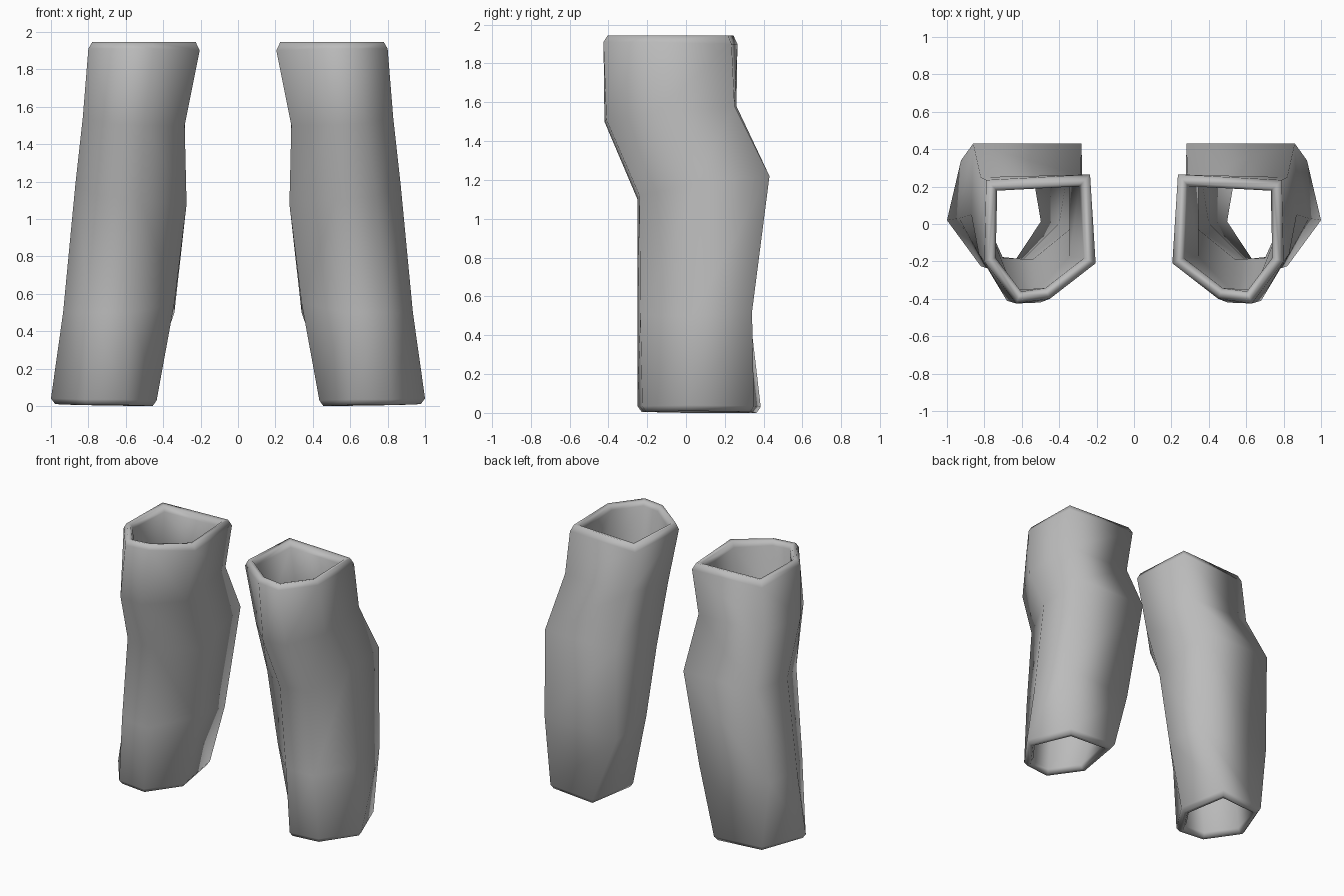
import bpy, bmesh
from mathutils import Vector

cube = bpy.data.objects.get("Cube")
if cube:
    bpy.data.objects.remove(cube, do_unlink=True)

# Plain grey cloth
cloth = bpy.data.materials.new("grey_cloth")
cloth.use_nodes = True
grey = (0.5, 0.5, 0.5, 1)
cloth.diffuse_color = grey
cloth.node_tree.nodes["Principled BSDF"].inputs["Base Color"].default_value = grey

# Six-sided cross-sections, top to bottom, for the left tube:
# back inner, back outer, outer, front outer, front inner, inner
SECTIONS = [
    ([(.235, .265), (.79, .235), (.80, -.20), (.63, -.425), (.45, -.40), (.205, -.21)],
     [1.90, 1.90, 1.91, 1.91, 1.91, 1.90]),
    ([(.285, .26), (.82, .25), (.83, -.16), (.68, -.41), (.50, -.42), (.285, -.20)],
     [1.58, 1.58, 1.54, 1.51, 1.50, 1.50]),
    ([(.28, .43), (.86, .43), (.87, .05), (.74, -.24), (.52, -.25), (.275, -.05)],
     [1.22, 1.22, 1.18, 1.12, 1.10, 1.08]),
    ([(.34, .33), (.925, .34), (.935, .03), (.79, -.235), (.57, -.25), (.34, -.02)],
     [.50, .52, .50, .50, .50, .55]),
    ([(.50, .385), (.87, .35), (1.0, .02), (.82, -.225), (.60, -.25), (.435, 0)],
     [.03, .035, .04, .035, .035, .03]),
]


def inset(points, dist):
    """Move a clockwise outline inward by dist."""
    pts = [Vector(p) for p in points]
    result = []
    for i, p in enumerate(pts):
        a = (p - pts[i - 1]).normalized()
        b = (pts[(i + 1) % len(pts)] - p).normalized()
        na, nb = Vector((a.y, -a.x)), Vector((b.y, -b.x))
        result.append(p + (na + nb) * dist / (1 + na.dot(nb)))
    return result


def tube_rings():
    """Outer wall down, lower rim, inner wall up, upper rim."""
    wall = .06
    rings = [(pts, zs) for pts, zs in SECTIONS]
    top, top_z = SECTIONS[0]
    low, low_z = SECTIONS[-1]
    rings.append((inset(low, .02), [z - .03 for z in low_z]))
    rings.append((inset(low, .045), [z - .03 for z in low_z]))
    rings += [(inset(pts, wall), zs) for pts, zs in reversed(SECTIONS)]
    rings.append((inset(top, .045), [1.94] * 6))
    rings.append((inset(top, .02), [1.945] * 6))
    return rings


def build_tube(name, side):
    bm = bmesh.new()
    loops = [[bm.verts.new((side * p[0], p[1], z)) for p, z in zip(pts, zs)]
             for pts, zs in tube_rings()]
    for k, a in enumerate(loops):
        b = loops[(k + 1) % len(loops)]
        for i in range(6):
            j = (i + 1) % 6
            bm.faces.new((a[i], a[j], b[j], b[i]))
    bmesh.ops.recalc_face_normals(bm, faces=bm.faces)
    for f in bm.faces:
        f.smooth = True
    mesh = bpy.data.meshes.new(name)
    bm.to_mesh(mesh)
    bm.free()
    mesh.materials.append(cloth)
    obj = bpy.data.objects.new(name, mesh)
    bpy.context.collection.objects.link(obj)


build_tube("left_leg_tube", 1)
build_tube("right_leg_tube", -1)
